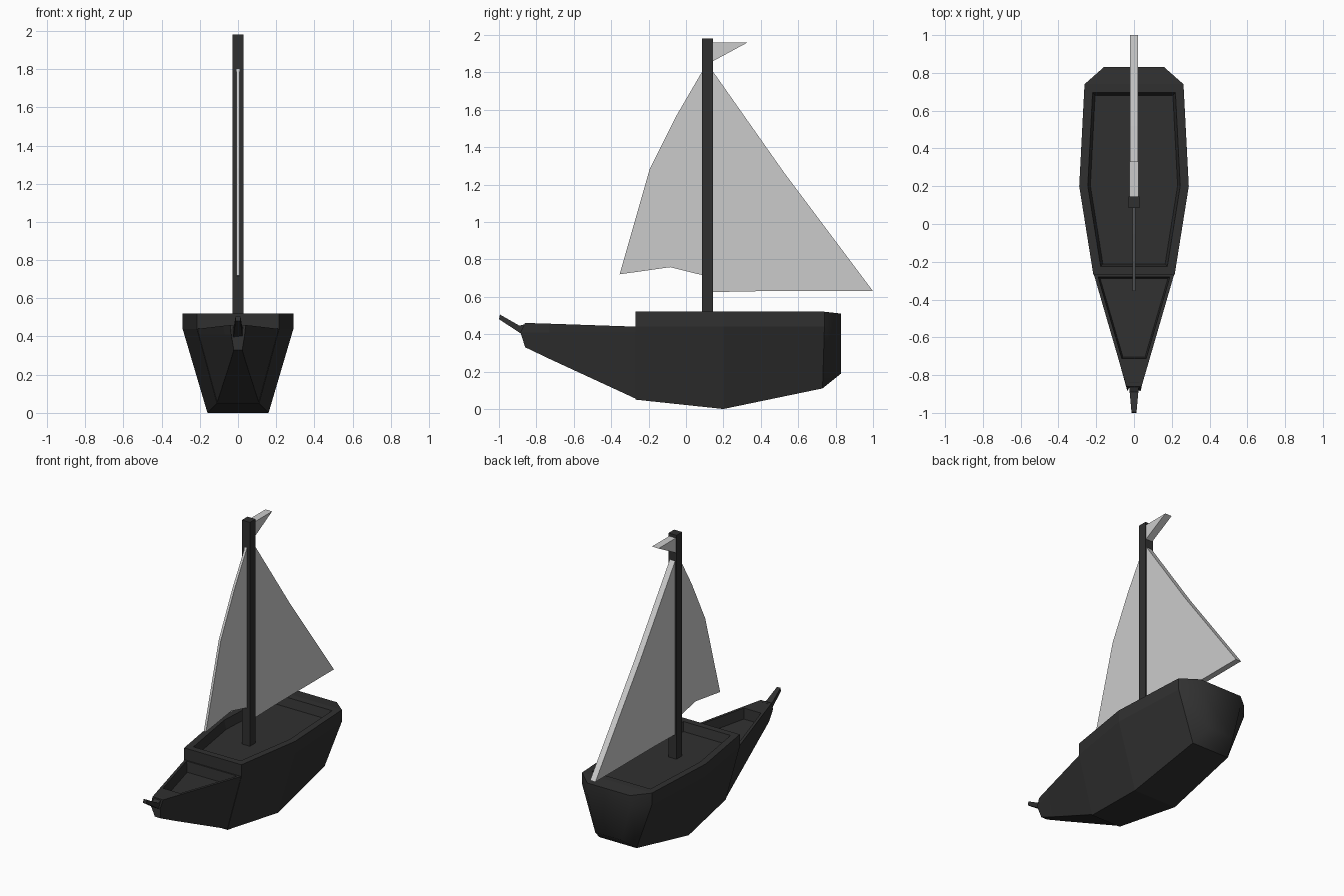
import bpy, bmesh
from mathutils import Vector

if "Cube" in bpy.data.objects:
    bpy.data.objects.remove(bpy.data.objects["Cube"])

dark = bpy.data.materials.new("dark_wood")
dark.diffuse_color = (0.03, 0.03, 0.03, 1)
dark.use_nodes = True
dark.node_tree.nodes["Principled BSDF"].inputs["Base Color"].default_value = dark.diffuse_color


def finish(bm, name, mat=None):
    bmesh.ops.recalc_face_normals(bm, faces=bm.faces)
    me = bpy.data.meshes.new(name)
    bm.to_mesh(me)
    bm.free()
    ob = bpy.data.objects.new(name, me)
    bpy.context.collection.objects.link(ob)
    if mat:
        me.materials.append(mat)
    return ob


def loft(sections):
    """Mirrored sections, each a list of (half width, y, z) from top to bottom."""
    bm = bmesh.new()
    rings = []
    for s in sections:
        pts = [(w, y, z) for w, y, z in s] + [(-w, y, z) for w, y, z in reversed(s)]
        rings.append([bm.verts.new(p) for p in pts])
    n = len(rings[0])
    for a, b in zip(rings, rings[1:]):
        for i in range(n):
            j = (i + 1) % n
            bm.faces.new((a[i], a[j], b[j], b[i]))
    bm.faces.new(rings[0])
    bm.faces.new(rings[-1])
    bmesh.ops.recalc_face_normals(bm, faces=bm.faces)
    bm.normal_update()
    return bm


def sink_deck(bm, y0, y1, rim, slope, depth):
    """Inset the upward faces between y0 and y1 and lower them inside a rim."""
    top = [f for f in bm.faces
           if f.normal.z > 0.9 and y0 < f.calc_center_median().y < y1]
    bmesh.ops.inset_region(bm, faces=top, thickness=rim, use_even_offset=True)
    bmesh.ops.inset_region(bm, faces=top, thickness=slope, use_even_offset=True)
    for v in {v for f in top for v in f.verts}:
        v.co.z -= depth


def plate(name, outline, half):
    """Flat sail cut from a (y, z) outline."""
    bm = bmesh.new()
    a = [bm.verts.new((-half, y, z)) for y, z in outline]
    b = [bm.verts.new((half, y, z)) for y, z in outline]
    bm.faces.new(a)
    bm.faces.new(b)
    for i in range(len(a)):
        j = (i + 1) % len(a)
        bm.faces.new((a[i], a[j], b[j], b[i]))
    return finish(bm, name)


# Main hull with sunken deck and softly shaded stern
bm = loft([
    [(0.215, -0.27, 0.52), (0.215, -0.27, 0.44), (0.11, -0.27, 0.05)],
    [(0.29, 0.20, 0.52), (0.29, 0.20, 0.44), (0.16, 0.20, 0.0)],
    [(0.262, 0.74, 0.52), (0.262, 0.74, 0.44), (0.14, 0.73, 0.11)],
    [(0.16, 0.83, 0.51), (0.16, 0.83, 0.44), (0.10, 0.83, 0.19)],
])
sink_deck(bm, -0.3, 0.7, 0.045, 0.014, 0.06)
for f in bm.faces:
    f.smooth = f.calc_center_median().y > 0.76 and f.normal.z < 0.5
finish(bm, "hull", dark)

# Bow with its own lower sunken deck
bm = loft([
    [(0.04, -0.86, 0.46), (0.035, -0.885, 0.41), (0.022, -0.86, 0.33)],
    [(0.078, -0.73, 0.456), (0.07, -0.73, 0.41), (0.04, -0.73, 0.268)],
    [(0.214, -0.262, 0.44), (0.207, -0.262, 0.41), (0.11, -0.262, 0.052)],
])
sink_deck(bm, -0.72, -0.2, 0.018, 0.008, 0.07)
finish(bm, "bow", dark)

# Bowsprit
finish(loft([
    [(0.028, -0.84, 0.46), (0.028, -0.84, 0.39)],
    [(0.023, -0.89, 0.445), (0.023, -0.885, 0.405)],
    [(0.013, -0.995, 0.505), (0.013, -1.0, 0.48)],
]), "bowsprit", dark)

# Mast
bm = bmesh.new()
bmesh.ops.create_cube(bm, size=1)
for v in bm.verts:
    v.co = Vector((v.co.x * 0.06, 0.115 + v.co.y * 0.06, 1.215 + v.co.z * 1.53))
finish(bm, "mast", dark)

# Sails and pennant
plate("main_sail", [(0.14, 1.81), (0.52, 1.27), (1.0, 0.63), (0.4, 0.63), (0.14, 0.625)], 0.02)
plate("fore_sail", [(0.09, 1.81), (-0.05, 1.57), (-0.195, 1.28), (-0.355, 0.72),
                    (-0.085, 0.758), (0.09, 0.715)], 0.008)
plate("pennant", [(0.14, 1.96), (0.33, 1.96), (0.145, 1.86)], 0.025)
